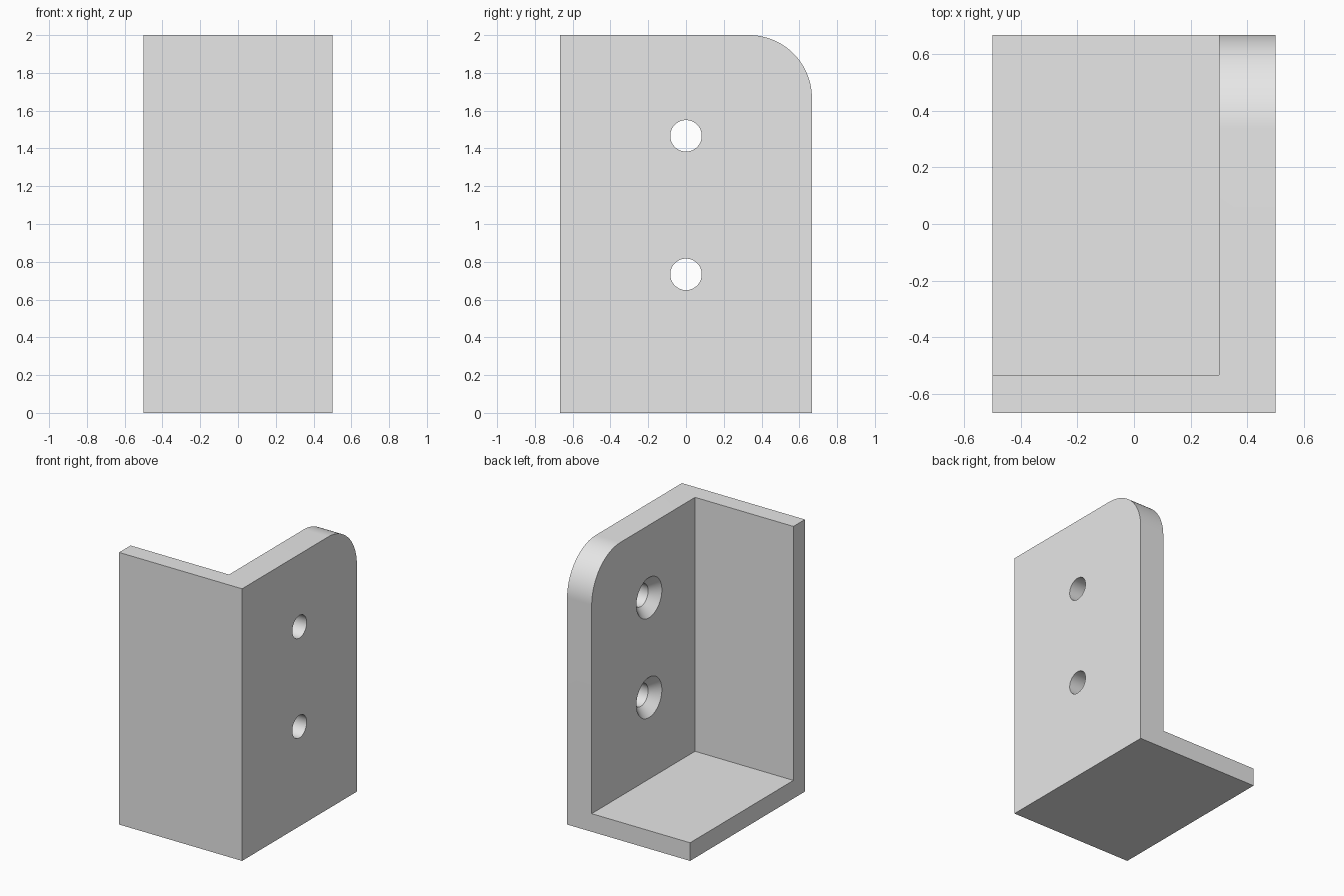
import bpy
import bmesh
from math import sin, cos, pi, radians

if "Cube" in bpy.data.objects:
    bpy.data.objects.remove(bpy.data.objects["Cube"])

W, D, H = 0.5, 0.6667, 2.0          # half width, half depth, height
SIDE, THIN = 0.2, 0.1333            # side wall, front wall and floor thickness
ROUND = 0.3333                      # rounded corner radius
HOLE, SINK, SINK_DEPTH = 0.0833, 0.148, 0.0667

grey = bpy.data.materials.new("light_grey")
grey.use_nodes = True
grey.diffuse_color = (0.8, 0.8, 0.8, 1)
grey.node_tree.nodes["Principled BSDF"].inputs["Base Color"].default_value = (0.8, 0.8, 0.8, 1)


def loft(name, sections):
    """Closed solid through matching rings of points."""
    bm = bmesh.new()
    rings = [[bm.verts.new(p) for p in ring] for ring in sections]
    n = len(rings[0])
    for a, b in zip(rings, rings[1:]):
        for i in range(n):
            j = (i + 1) % n
            bm.faces.new((a[i], a[j], b[j], b[i]))
    bm.faces.new(rings[0])
    bm.faces.new(rings[-1])
    bmesh.ops.recalc_face_normals(bm, faces=bm.faces)
    mesh = bpy.data.meshes.new(name)
    bm.to_mesh(mesh)
    bm.free()
    obj = bpy.data.objects.new(name, mesh)
    bpy.context.collection.objects.link(obj)
    mesh.materials.append(grey)
    return obj


def extrude_x(name, outline, x0, x1):
    return loft(name, [[(x, y, z) for y, z in outline] for x in (x0, x1)])


# Bracket block: side outline with one rounded upper back corner
steps = 32
arc = [(D - ROUND + ROUND * cos(pi / 2 * i / steps),
        H - ROUND + ROUND * sin(pi / 2 * i / steps)) for i in range(steps + 1)]
bracket = extrude_x("corner_bracket", [(-D, 0), (D, 0)] + arc + [(-D, H)], -W, W)

# Open inside of the bracket
y0, y1, z1 = THIN - D, D + 1, H + 1
cutters = [extrude_x("inside_cutter", [(y0, THIN), (y1, THIN), (y1, z1), (y0, z1)],
                     -W - 1, W - SIDE)]

# Two countersunk screw holes through the side wall
inner = W - SIDE
flare = (SINK - HOLE) / SINK_DEPTH
profile = [(W + 0.1, HOLE), (inner + SINK_DEPTH, HOLE), (inner - 0.05, SINK + 0.05 * flare)]
for z in (H * 1.1 / 3, H * 2.2 / 3):
    rings = [[(x, r * cos(2 * pi * i / 64), z + r * sin(2 * pi * i / 64)) for i in range(64)]
             for x, r in profile]
    cutters.append(loft("screw_hole_cutter", rings))

# Cut the block, keep the finished mesh and drop the cutters
for cutter in cutters:
    cutter.hide_render = True
    mod = bracket.modifiers.new("cut", "BOOLEAN")
    mod.operation = "DIFFERENCE"
    mod.solver = "EXACT"
    mod.object = cutter
bpy.context.view_layer.update()
finished = bpy.data.meshes.new_from_object(
    bracket.evaluated_get(bpy.context.evaluated_depsgraph_get()))
bracket.modifiers.clear()
bracket.data = finished
for cutter in cutters:
    bpy.data.objects.remove(cutter)

# Smooth curves, sharp corners
bpy.ops.object.select_all(action="DESELECT")
bracket.select_set(True)
bpy.context.view_layer.objects.active = bracket
bpy.ops.object.shade_smooth_by_angle(angle=radians(30))
